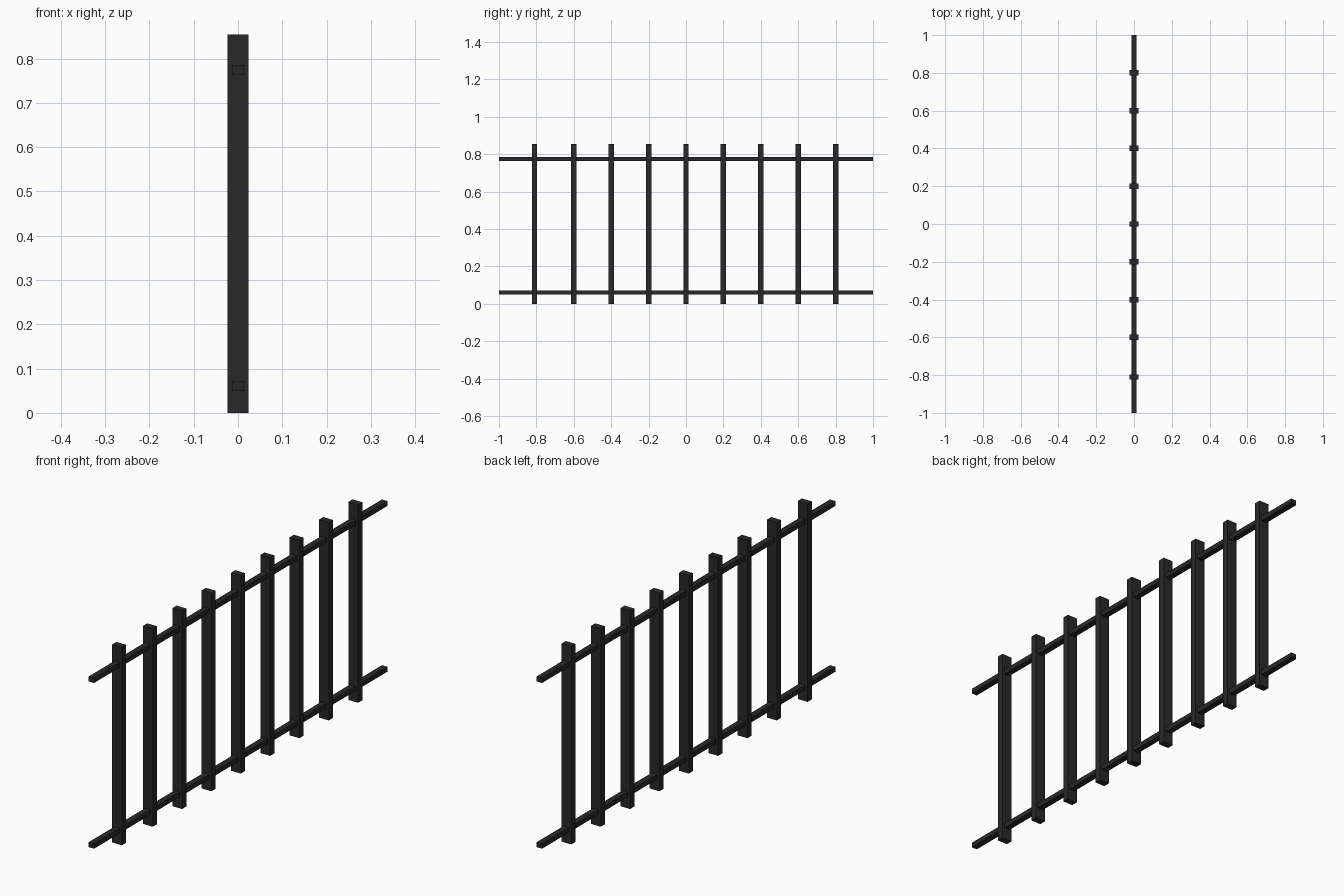
import bpy

if "Cube" in bpy.data.objects:
    bpy.data.objects.remove(bpy.data.objects["Cube"])

black = bpy.data.materials.new("black metal")
black.diffuse_color = (0.022, 0.022, 0.022, 1)
black.use_nodes = True
black.node_tree.nodes["Principled BSDF"].inputs["Base Color"].default_value = black.diffuse_color


def box(name, size, centre):
    bpy.ops.mesh.primitive_cube_add(size=1, location=centre)
    ob = bpy.context.object
    ob.name = name
    ob.scale = size
    bpy.ops.object.transform_apply(location=False, rotation=False, scale=True)
    ob.data.materials.append(black)
    return ob


HEIGHT = 0.854

# upright bars, the first one set slightly further out
for i, y in enumerate([-0.81] + [-0.6 + 0.2 * k for k in range(8)]):
    box(f"upright_{i + 1}", (0.047, 0.029, HEIGHT), (0, y, HEIGHT / 2))

# long rails passing through the uprights
for name, z in (("bottom_rail", 0.06), ("top_rail", 0.775)):
    box(name, (0.026, 2.0, 0.021), (0, 0, z))
